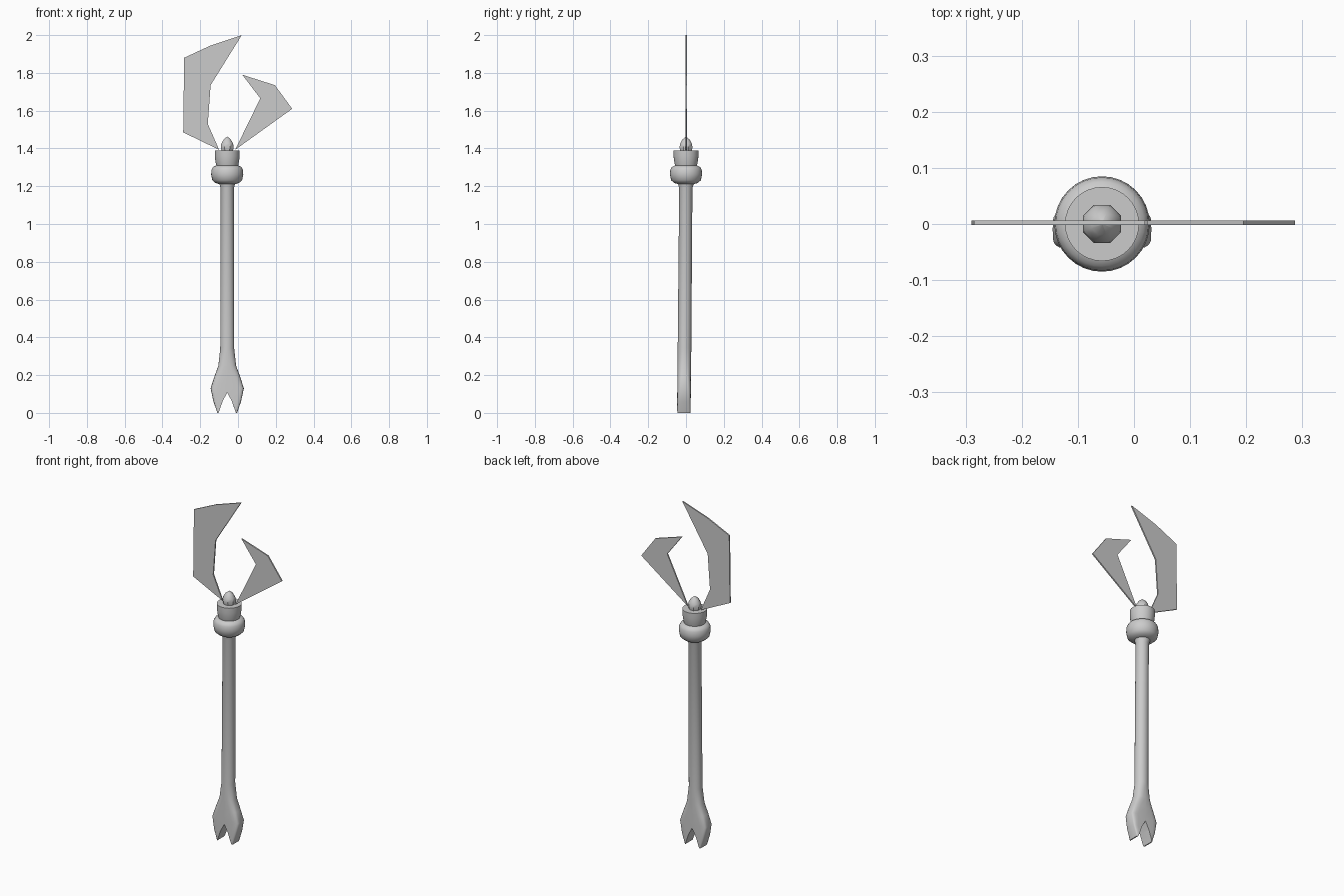
import bpy, bmesh, math

if "Cube" in bpy.data.objects:
    bpy.data.objects.remove(bpy.data.objects["Cube"])

CX = -0.057  # staff axis


def finish(name, bm, angle=None):
    bmesh.ops.recalc_face_normals(bm, faces=bm.faces)
    me = bpy.data.meshes.new(name)
    bm.to_mesh(me)
    bm.free()
    ob = bpy.data.objects.new(name, me)
    bpy.context.collection.objects.link(ob)
    if angle:
        smooth(ob, angle)
    return ob


def smooth(ob, angle):
    bpy.ops.object.select_all(action='DESELECT')
    ob.select_set(True)
    bpy.context.view_layer.objects.active = ob
    bpy.ops.object.shade_smooth_by_angle(angle=math.radians(angle))


def spow(v, p):
    return math.copysign(abs(v) ** p, v)


def loft(name, rings, sides, angle=None, turn=0.0):
    """Stack of closed rings: (z, half width x, half depth y, centre y, squareness)."""
    bm = bmesh.new()
    loops = []
    for z, rx, ry, cy, n in rings:
        loop = []
        for i in range(sides):
            a = 2 * math.pi * (i + turn) / sides
            loop.append(bm.verts.new((CX + rx * spow(math.cos(a), 2 / n),
                                      cy + ry * spow(math.sin(a), 2 / n), z)))
        loops.append(loop)
    for a, b in zip(loops, loops[1:]):
        for i in range(sides):
            j = (i + 1) % sides
            bm.faces.new((a[i], a[j], b[j], b[i]))
    bm.faces.new(loops[0])
    bm.faces.new(loops[-1])
    return finish(name, bm, angle)


def lathe(name, profile, sides, angle=None, turn=0.0):
    return loft(name, [(z, r, r, 0, 2) for r, z in profile], sides, angle, turn)


def plate(name, outline, y0, y1):
    """Flat outline in x, z extruded along y."""
    bm = bmesh.new()
    face = bm.faces.new([bm.verts.new((x, y0, z)) for x, z in outline])
    ext = bmesh.ops.extrude_face_region(bm, geom=[face])
    for v in ext['geom']:
        if isinstance(v, bmesh.types.BMVert):
            v.co.y = y1
    return finish(name, bm)


# Shaft, flaring into a flat-sided foot
shaft = loft("shaft", [
    (0.00, 0.052, 0.036, -0.011, 8),
    (0.06, 0.073, 0.036, -0.011, 7),
    (0.13, 0.088, 0.036, -0.010, 5),
    (0.19, 0.069, 0.036, -0.010, 3.5),
    (0.25, 0.047, 0.036, -0.009, 2.6),
    (0.34, 0.037, 0.036, -0.008, 2),
    (1.19, 0.035, 0.035, -0.001, 2),
    (1.21, 0.041, 0.041, 0.000, 2),
    (1.23, 0.045, 0.045, 0.000, 2)], 24)

# Notch that splits the foot into two prongs
half = [(0.046, -0.05), (0.046, 0.0), (0.023, 0.065)]
notch = plate("notch_cutter",
              [(CX + x, z) for x, z in half] + [(CX, 0.107)] +
              [(CX - x, z) for x, z in reversed(half)], -0.2, 0.2)
notch.hide_render = True
cut = shaft.modifiers.new("notch", 'BOOLEAN')
cut.operation = 'DIFFERENCE'
cut.solver = 'EXACT'
cut.object = notch
bpy.context.view_layer.objects.active = shaft
bpy.ops.object.modifier_apply(modifier=cut.name)
bpy.data.objects.remove(notch)
smooth(shaft, 35)

# Collar ring, cup and pointed gem
lathe("collar_ring", [(0.038, 1.21), (0.062, 1.217), (0.079, 1.232), (0.085, 1.262),
                      (0.083, 1.288), (0.075, 1.302), (0.058, 1.31)], 32, 40)
lathe("cup", [(0.055, 1.30), (0.059, 1.315), (0.063, 1.335), (0.066, 1.36),
              (0.066, 1.39)], 32, 40)
lathe("gem", [(0.032, 1.385), (0.037, 1.405), (0.034, 1.425), (0.02, 1.448),
              (0.002, 1.462)], 8, 40, 0.5)

# Two curved blades
plate("large_blade", [(0.02, 2.0), (-0.145, 1.945), (-0.285, 1.88), (-0.29, 1.485),
                      (-0.10, 1.393), (-0.16, 1.53), (-0.145, 1.735)], -0.002, 0.006)
plate("small_blade", [(0.023, 1.79), (0.195, 1.735), (0.287, 1.61), (-0.015, 1.393),
                      (0.118, 1.665)], -0.002, 0.006)
